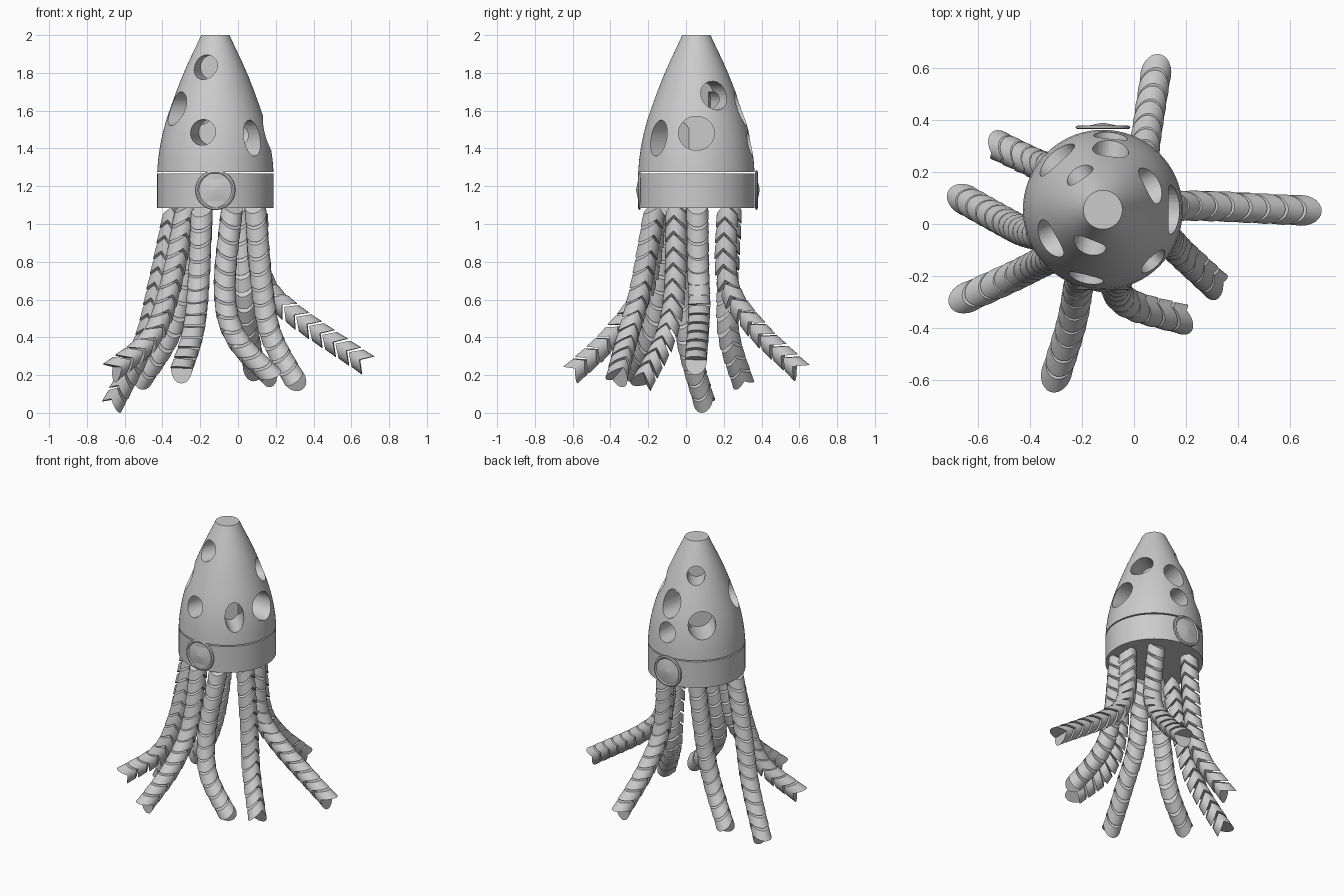
import bpy, bmesh, math
from mathutils import Vector

if "Cube" in bpy.data.objects:
    bpy.data.objects.remove(bpy.data.objects["Cube"])

CX, CY = -0.12, 0.055      # body axis


def make_object(name, bm, angle=35):
    bmesh.ops.recalc_face_normals(bm, faces=bm.faces)
    me = bpy.data.meshes.new(name)
    bm.to_mesh(me)
    bm.free()
    ob = bpy.data.objects.new(name, me)
    bpy.context.collection.objects.link(ob)
    smooth(ob, angle)
    return ob


def smooth(ob, angle=35):
    bpy.ops.object.select_all(action='DESELECT')
    ob.select_set(True)
    bpy.context.view_layer.objects.active = ob
    bpy.ops.object.shade_smooth_by_angle(angle=math.radians(angle))


def lathe(name, profile, n=72):
    """Revolve (radius, z) points round z and close both ends."""
    bm = bmesh.new()
    rings = [[bm.verts.new((r * math.cos(2 * math.pi * i / n),
                            r * math.sin(2 * math.pi * i / n), z)) for i in range(n)]
             for r, z in profile]
    for a, b in zip(rings, rings[1:]):
        for i in range(n):
            j = (i + 1) % n
            bm.faces.new((a[i], a[j], b[j], b[i]))
    bm.faces.new(rings[0])
    bm.faces.new(rings[-1])
    return make_object(name, bm)


# Dome
dome = lathe("dome", [(0.308, 1.275), (0.303, 1.34), (0.293, 1.41), (0.279, 1.48),
                      (0.260, 1.55), (0.236, 1.62), (0.207, 1.70), (0.176, 1.78),
                      (0.141, 1.86), (0.105, 1.935), (0.075, 2.0)])
dome.location = (CX, CY, 0)

# Round and oval blind holes: x offset, y offset, z, half width, half height
holes = [(-0.05, -0.13, 1.83, 0.065, 0.065), (-0.18, -0.10, 1.61, 0.08, 0.09),
         (-0.06, -0.24, 1.485, 0.068, 0.068), (0.185, -0.19, 1.455, 0.06, 0.095),
         (0.27, 0.0, 1.48, 0.095, 0.09), (0.175, 0.09, 1.68, 0.076, 0.076),
         (0.03, 0.225, 1.61, 0.07, 0.09), (0.03, 0.28, 1.43, 0.066, 0.066),
         (-0.09, 0.135, 1.80, 0.057, 0.057), (-0.17, 0.185, 1.50, 0.088, 0.088)]
for dx, dy, z, w, h in holes:
    d = Vector((dx, dy, 0))
    floor = max(0.05, d.length - 0.16)
    d.normalize()
    bpy.ops.mesh.primitive_cylinder_add(
        vertices=40, radius=1, depth=0.40,
        location=Vector((CX, CY, z)) + d * (floor + 0.2),
        rotation=d.to_track_quat('Z', 'Y').to_euler())
    cutter = bpy.context.object
    cutter.scale = (w, h, 1)
    bpy.context.view_layer.objects.active = dome
    mod = dome.modifiers.new("hole", 'BOOLEAN')
    mod.operation, mod.solver, mod.object = 'DIFFERENCE', 'EXACT', cutter
    bpy.ops.object.modifier_move_to_index(modifier=mod.name, index=0)
    bpy.ops.object.modifier_apply(modifier=mod.name)
    bpy.data.objects.remove(cutter)
smooth(dome)

# Collar under the dome
collar = lathe("collar", [(0.308, 1.085), (0.308, 1.267)])
collar.location = (CX, CY, 0)

# Dished round plates, front and back
for name, y, side in (("front_disc", -0.240, 1), ("back_disc", 0.366, -1)):
    disc = lathe(name, [(0.098, 0.0), (0.106, 0.004), (0.103, 0.011), (0.094, 0.014),
                        (0.086, 0.008), (0.05, 0.014), (0.002, 0.024)], 48)
    disc.rotation_euler = (side * math.pi / 2, 0, 0)
    disc.location = (CX, y, 1.18)

# Arms: chains of chevron-ended tube links
R_LOW, R_TOP, LINK, PITCH, FORK, SIDES = 0.059, 0.056, 0.068, 0.084, 0.055, 24


def sample_path(pts, steps=40):
    """Catmull-Rom curve through the points."""
    p = [pts[0] * 2 - pts[1]] + pts + [pts[-1] * 2 - pts[-2]]
    out = []
    for k in range(1, len(p) - 2):
        a, b, c, d = p[k - 1:k + 3]
        for i in range(steps):
            t = i / steps
            out.append(0.5 * (2 * b + (c - a) * t + (2 * a - 5 * b + 4 * c - d) * t * t
                              + (3 * b - a - 3 * c + d) * t ** 3))
    return out + [pts[-1]]


def at_length(path, s):
    for a, b in zip(path, path[1:]):
        step = (b - a).length
        if s <= step:
            return a.lerp(b, s / step)
        s -= step
    return path[-1]


def add_link(bm, pos, t, u, v):
    half = SIDES // 2
    rings = []
    for rad, base in ((R_TOP, -LINK / 2), (R_LOW, LINK / 2)):
        ring = []
        for i in range(SIDES):
            cu = math.sin(2 * math.pi * i / SIDES)   # zero on the notch line
            cv = math.cos(2 * math.pi * i / SIDES)
            ring.append(bm.verts.new(pos + u * cu * rad + v * cv * rad
                                     + t * (base + FORK * abs(cu))))
        rings.append(ring)
    a, b = rings
    for i in range(SIDES):
        j = (i + 1) % SIDES
        bm.faces.new((a[i], a[j], b[j], b[i]))
    for ring in rings:                               # two flat faces per notch
        bm.faces.new(ring[:half + 1])
        bm.faces.new(ring[half:] + ring[:1])


def arm(name, pts, twist=0):
    pts = [Vector(p) for p in pts]
    path = sample_path(pts)
    total = sum((b - a).length for a, b in zip(path, path[1:]))
    flat = pts[-1] - pts[0]
    flat.z = 0
    side = Vector((-flat.y, flat.x, 0)).normalized()
    bm = bmesh.new()
    s = total - FORK - LINK / 2
    while s > -0.03:
        lo, hi = at_length(path, max(s - 0.02, 0)), at_length(path, s + 0.06)
        t = (hi - lo).normalized()
        u = side.cross(t).normalized()
        v = t.cross(u)
        c, k = math.cos(math.radians(twist)), math.sin(math.radians(twist))
        add_link(bm, at_length(path, s), t, u * c + v * k, v * c - u * k)
        s -= PITCH
    return make_object(name, bm)


arm("arm_right", [(0.10, 0.06, 1.10), (0.12, 0.065, 0.75), (0.26, 0.07, 0.55), (0.69, 0.05, 0.25)])
arm("arm_back", [(0.0, 0.22, 1.10), (0.03, 0.22, 0.70), (0.05, 0.36, 0.46), (0.09, 0.615, 0.21)])
arm("arm_back_left", [(-0.25, 0.24, 1.10), (-0.30, 0.22, 0.65), (-0.37, 0.23, 0.40), (-0.53, 0.305, 0.15)], 60)
arm("arm_left", [(-0.33, -0.05, 1.10), (-0.42, -0.03, 0.68), (-0.50, 0.01, 0.37), (-0.67, 0.105, 0.03)])
arm("arm_left_front", [(-0.27, -0.11, 1.10), (-0.36, -0.15, 0.66), (-0.46, -0.20, 0.40), (-0.68, -0.30, 0.21)])
arm("arm_front", [(-0.19, -0.15, 1.10), (-0.21, -0.22, 0.67), (-0.24, -0.38, 0.42), (-0.31, -0.61, 0.20)])
arm("arm_front_right", [(-0.03, -0.16, 1.10), (-0.07, -0.24, 0.66), (-0.01, -0.31, 0.40), (0.20, -0.37, 0.17)], 30)
arm("arm_right_front", [(0.09, -0.05, 1.10), (0.13, -0.06, 0.65), (0.18, -0.11, 0.40), (0.32, -0.24, 0.14)], 65)
